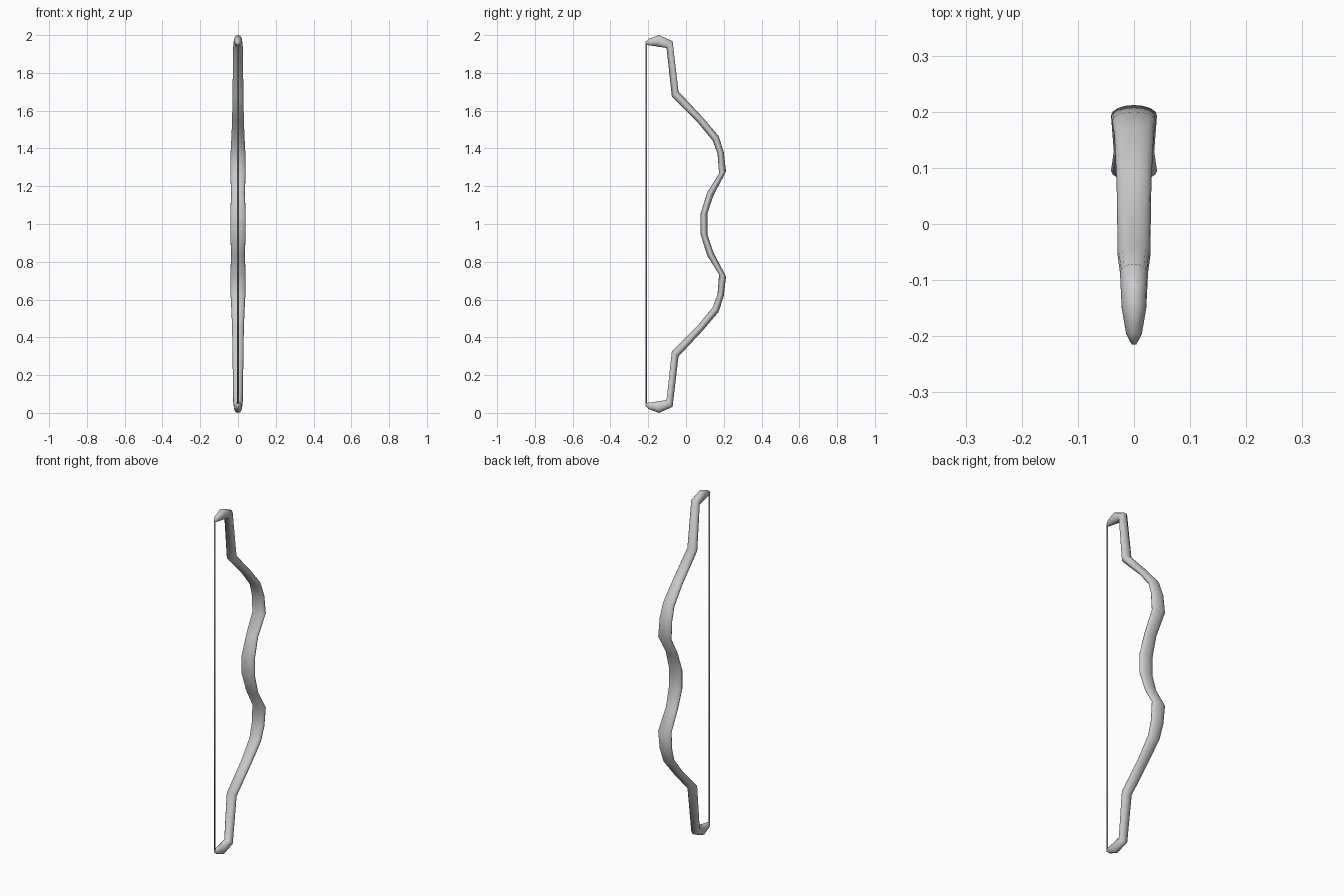
import bpy, bmesh
from math import cos, sin, pi
from mathutils import Vector

if "Cube" in bpy.data.objects:
    bpy.data.objects.remove(bpy.data.objects["Cube"])

# Upper limb sections: outer (y, z), inner (y, z), half width in x
UPPER = [
    (.113, 1.054, .077, 1.054, .041),
    (.147, 1.155, .112, 1.167, .036),
    (.212, 1.277, .175, 1.267, .041),
    (.200, 1.380, .167, 1.372, .039),
    (.173, 1.465, .142, 1.440, .035),
    (.088, 1.565, .062, 1.538, .031),
    (-.040, 1.702, -.075, 1.675, .029),
    (-.071, 1.968, -.103, 1.932, .025),
    (-.143, 2.000, -.155, 1.940, .022),
    (-.195, 1.981, -.197, 1.946, .014),
    (-.215, 1.964, -.215, 1.950, .004),
]
SIDES = 16


def mesh_object(name, bm):
    bmesh.ops.recalc_face_normals(bm, faces=bm.faces)
    me = bpy.data.meshes.new(name)
    bm.to_mesh(me)
    bm.free()
    ob = bpy.data.objects.new(name, me)
    bpy.context.collection.objects.link(ob)
    for p in me.polygons:
        p.use_smooth = True
    return ob


def loft(name, sections, sides):
    """Skin elliptical rings spanning each outer/inner pair."""
    bm = bmesh.new()
    rings = []
    for oy, oz, iy, iz, hw in sections:
        mid = Vector((0, (oy + iy) / 2, (oz + iz) / 2))
        half = Vector((0, (oy - iy) / 2, (oz - iz) / 2))
        rings.append([bm.verts.new(mid + half * cos(a) + Vector((hw * sin(a), 0, 0)))
                      for a in (2 * pi * k / sides for k in range(sides))])
    for r, s in zip(rings, rings[1:]):
        for k in range(sides):
            n = (k + 1) % sides
            bm.faces.new((r[k], r[n], s[n], s[k]))
    bm.faces.new(rings[0])
    bm.faces.new(rings[-1])
    return mesh_object(name, bm)


# Bow stave: lower limb mirrors the upper one about z = 1
lower = [(a, 2 - b, c, 2 - d, w) for a, b, c, d, w in reversed(UPPER)]
loft("bow_stave", lower + UPPER, SIDES)

# Bowstring
R = .004
loft("bowstring", [(-.211 + R, z, -.211 - R, z, R) for z in (.045, 1.955)], 8)
